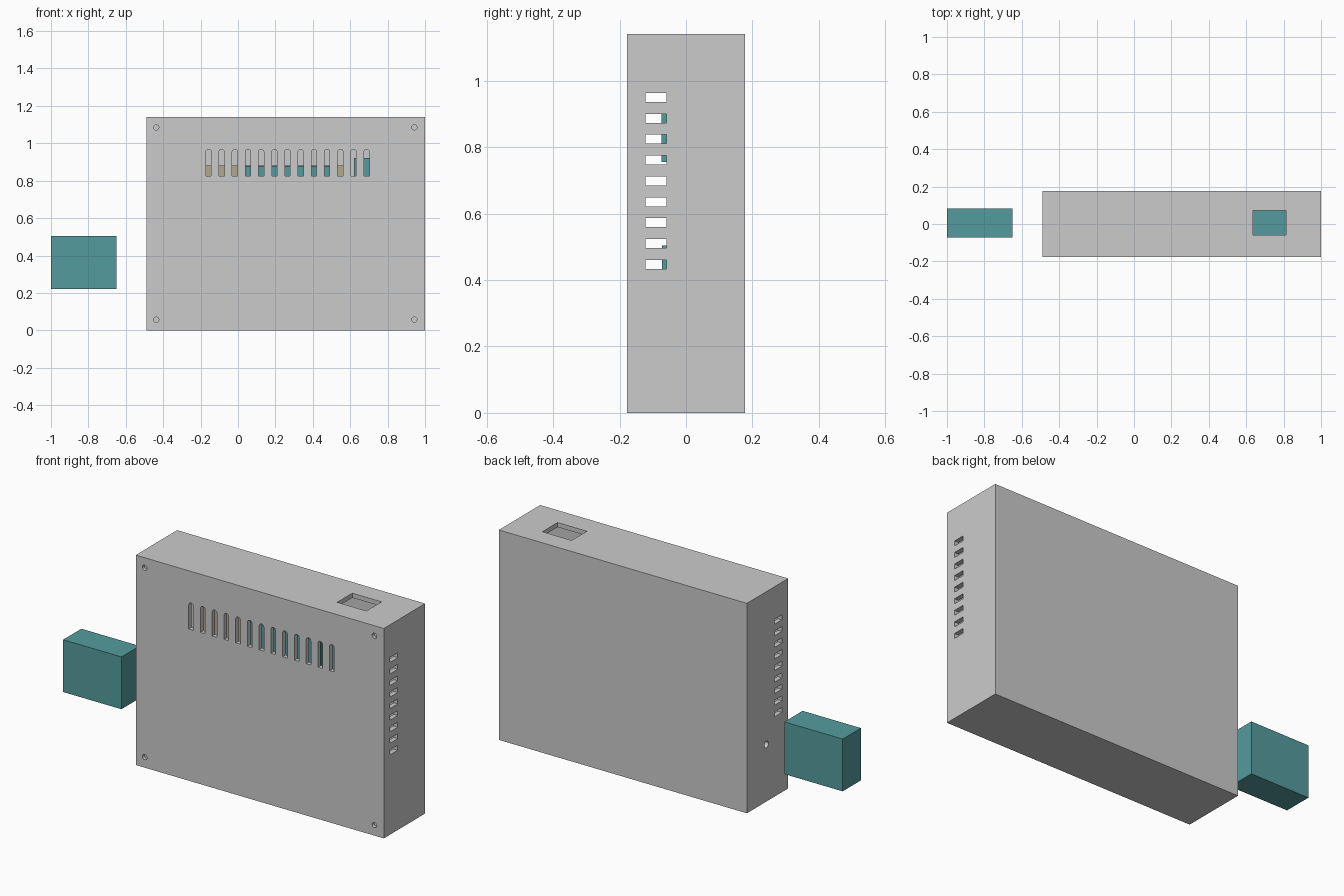
import bpy, bmesh, math
from mathutils import Matrix, Vector

if "Cube" in bpy.data.objects:
    bpy.data.objects.remove(bpy.data.objects["Cube"])


def material(name, rgb):
    m = bpy.data.materials.new(name)
    m.diffuse_color = (*rgb, 1)
    m.use_nodes = True
    m.node_tree.nodes["Principled BSDF"].inputs["Base Color"].default_value = m.diffuse_color
    return m


def add_box(bm, x0, x1, y0, y1, z0, z1, flip=False):
    mat = Matrix.Translation(((x0 + x1) / 2, (y0 + y1) / 2, (z0 + z1) / 2)) @ \
        Matrix.Diagonal((x1 - x0, y1 - y0, z1 - z0, 1))
    verts = bmesh.ops.create_cube(bm, size=1, matrix=mat)["verts"]
    if flip:
        bmesh.ops.reverse_faces(bm, faces=list({f for v in verts for f in v.link_faces}))


def add_cyl(bm, centre, axis, r, depth):
    rot = Vector((0, 0, 1)).rotation_difference(Vector(axis)).to_matrix().to_4x4()
    bmesh.ops.create_cone(bm, cap_ends=True, segments=24, radius1=r, radius2=r, depth=depth,
                          matrix=Matrix.Translation(centre) @ rot)


def add_arch_slot(bm, x, r, y0, y1, z0, z1):
    # square bottom, rounded top
    pts = [(x - r, z0), (x + r, z0)]
    pts += [(x + r * math.cos(a), z1 - r + r * math.sin(a))
            for a in (math.pi * i / 8 for i in range(9))]
    face = bm.faces.new([bm.verts.new((px, y0, pz)) for px, pz in pts])
    ext = bmesh.ops.extrude_face_region(bm, geom=[face])["geom"]
    moved = [v for v in ext if isinstance(v, bmesh.types.BMVert)]
    bmesh.ops.translate(bm, verts=moved, vec=(0, y1 - y0, 0))


def finish(bm, name, mat=None):
    me = bpy.data.meshes.new(name)
    bm.to_mesh(me)
    bm.free()
    ob = bpy.data.objects.new(name, me)
    bpy.context.collection.objects.link(ob)
    if mat:
        me.materials.append(mat)
    return ob


def box(name, mat, *dims):
    bm = bmesh.new()
    add_box(bm, *dims)
    return finish(bm, name, mat)


X0, X1, Y, H, T = -0.49, 1.0, 0.177, 1.14, 0.025
teal = material("teal", (0.09, 0.33, 0.34))
tan = material("tan", (0.45, 0.40, 0.27))

# hollow enclosure
bm = bmesh.new()
add_box(bm, X0, X1, -Y, Y, 0, H)
add_box(bm, X0 + T, X1 - T, -Y + T, Y - T, T, H - T, flip=True)
enclosure = finish(bm, "enclosure")

# cutters: front vents, side vents, top window, screw holes, cable hole
bm = bmesh.new()
for i in range(13):
    add_arch_slot(bm, -0.158 + i * 0.0705, 0.014, -Y - 0.02, -0.14, 0.824, 0.968)
for i in range(9):
    z = 0.447 + i * 0.0628
    add_box(bm, X0 - 0.05, X1 + 0.05, -0.122, -0.058, z - 0.0135, z + 0.0135)
add_box(bm, 0.637, 0.813, -0.059, 0.071, H - 0.05, H + 0.05)
for x in (-0.437, 0.943):
    for z in (0.057, 1.085):
        add_cyl(bm, (x, -Y, z), (0, 1, 0), 0.014, 0.036)
add_cyl(bm, (X0, 0.01, 0.31), (1, 0, 0), 0.018, 0.1)
bmesh.ops.recalc_face_normals(bm, faces=bm.faces)
cutter = finish(bm, "vent_cutter")
cutter.hide_render = True

mod = enclosure.modifiers.new("vents", "BOOLEAN")
mod.operation = "DIFFERENCE"
mod.solver = "EXACT"
mod.object = cutter
bpy.context.view_layer.objects.active = enclosure
bpy.ops.object.modifier_apply(modifier=mod.name)
bpy.data.objects.remove(cutter, do_unlink=True)

# outside block
box("power_block", teal, -1.0, -0.65, -0.072, 0.084, 0.22, 0.504)

# parts seen through the vents and the window
box("socket_block", teal, 0.62, 0.83, -0.073, 0.08, 0.755, 0.922)
box("circuit_board", tan, -0.3, 0.58, 0.06, 0.08, 0.3, 0.88)
box("board_module", teal, 0.035, 0.52, -0.03, 0.06, 0.4, 0.879)
